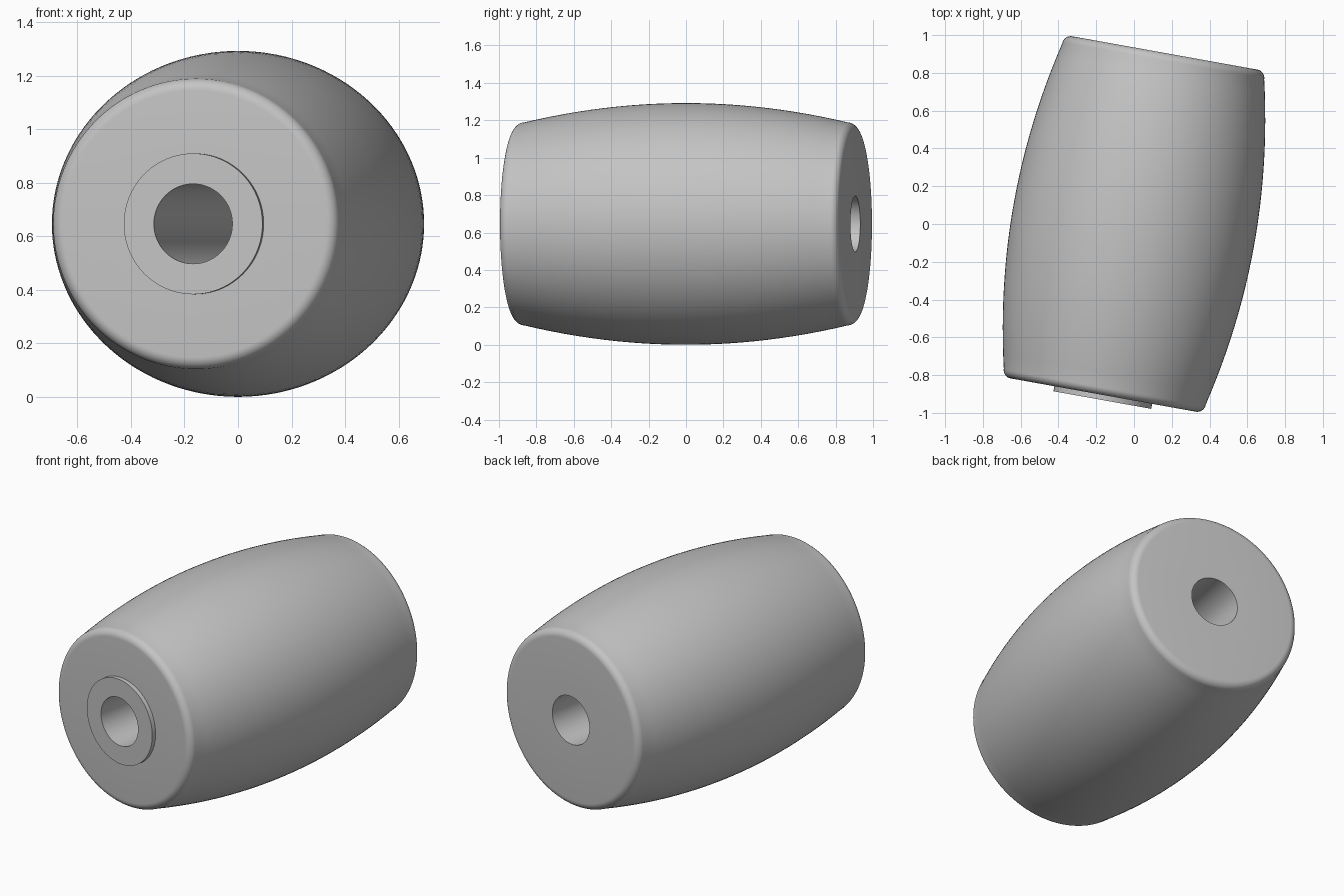
import bpy, bmesh, math
from mathutils import Matrix

cube = bpy.data.objects.get("Cube")
if cube:
    bpy.data.objects.remove(cube, do_unlink=True)

HALF, BELLY, RIM, FILLET, BORE = 0.92, 0.646, 0.543, 0.045, 0.149
SEGMENTS = 128

grey = bpy.data.materials.new("plain grey")
grey.use_nodes = True
colour = (0.55, 0.55, 0.55, 1)
grey.diffuse_color = colour
grey.node_tree.nodes["Principled BSDF"].inputs["Base Color"].default_value = colour


def lathe(name, profile):
    """Spin a closed (radius, axial) profile about the tilted horizontal axis."""
    bm = bmesh.new()
    rings = []
    for i in range(SEGMENTS):
        a = math.tau * i / SEGMENTS
        rings.append([bm.verts.new((r * math.cos(a), t, r * math.sin(a))) for r, t in profile])
    n = len(profile)
    for i in range(SEGMENTS):
        a, b = rings[i], rings[(i + 1) % SEGMENTS]
        for j in range(n):
            k = (j + 1) % n
            bm.faces.new((a[j], a[k], b[k], b[j]))
    bmesh.ops.recalc_face_normals(bm, faces=bm.faces)
    bm.transform(Matrix.Translation((0, 0, BELLY)) @ Matrix.Rotation(math.radians(-10.2), 4, 'Z'))
    mesh = bpy.data.meshes.new(name)
    bm.to_mesh(mesh)
    bm.free()
    mesh.materials.append(grey)
    obj = bpy.data.objects.new(name, mesh)
    bpy.context.collection.objects.link(obj)
    bpy.ops.object.select_all(action='DESELECT')
    obj.select_set(True)
    bpy.context.view_layer.objects.active = obj
    bpy.ops.object.shade_smooth_by_angle(angle=math.radians(30))
    return obj


# Barrel outline: bulging side with rounded rims
shoulder = HALF - FILLET
side = []
for i in range(25):
    t = shoulder * (i / 12 - 1)
    side.append((BELLY - (BELLY - RIM) * (t / shoulder) ** 2, t))
rim = []
for i in range(1, 9):
    a = math.pi / 2 * i / 8
    rim.append((RIM - FILLET * (1 - math.cos(a)), shoulder + FILLET * math.sin(a)))
front_rim = [(r, -t) for r, t in reversed(rim)]
lathe("barrel_body", [(BORE, -HALF)] + front_rim + side + rim + [(BORE, HALF)])

# Raised collar around the front bore
lathe("front_collar", [(BORE, -0.947), (0.263, -0.947), (0.263, -0.915), (BORE, -0.915)])
